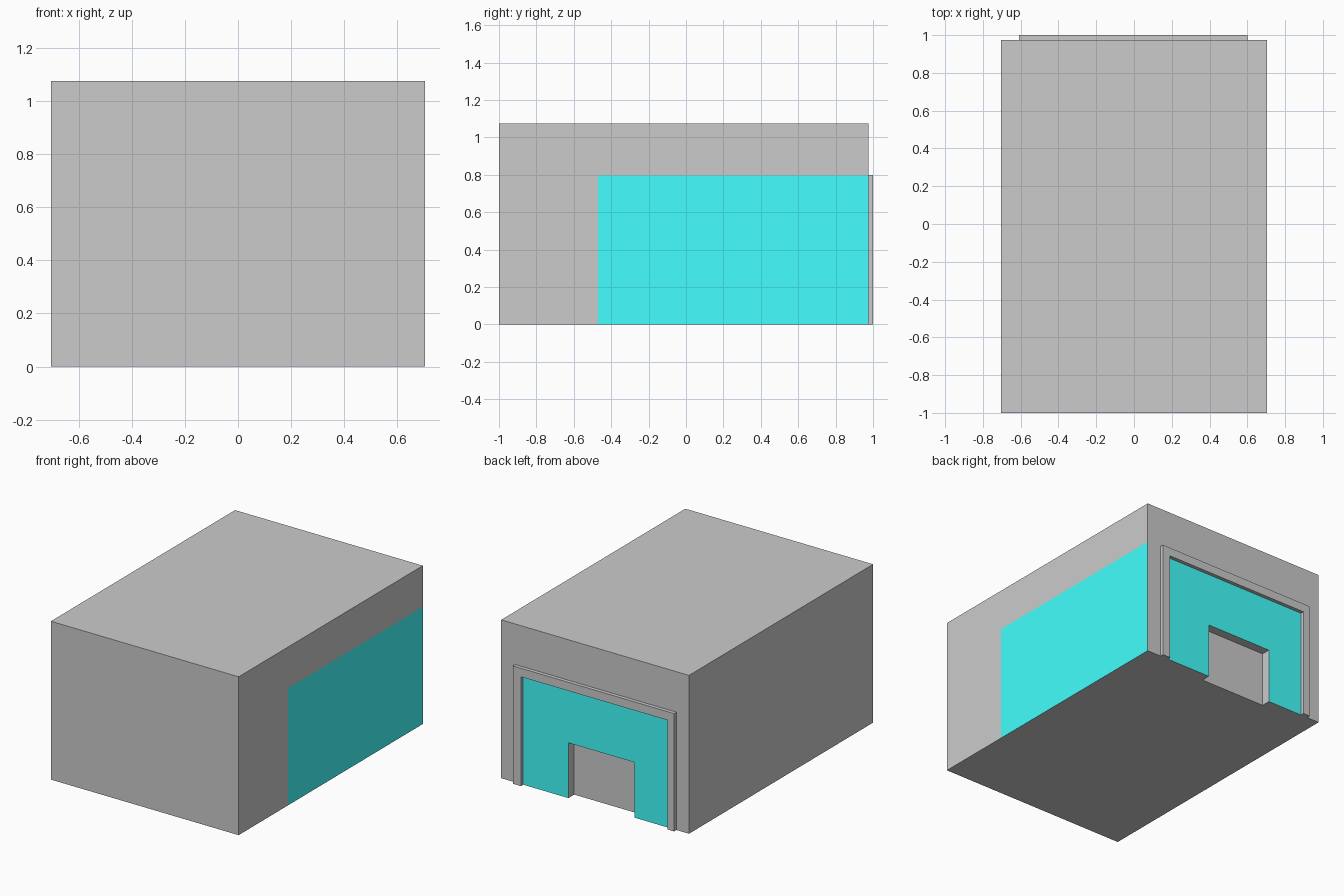
import bpy, bmesh
from mathutils import Vector

if "Cube" in bpy.data.objects:
    bpy.data.objects.remove(bpy.data.objects["Cube"])

W, Y0, Y1, H = 0.705, -1.0, 0.975, 1.075      # building half width, front, back, height


def material(name, color):
    m = bpy.data.materials.new(name)
    m.diffuse_color = color
    m.use_nodes = True
    m.node_tree.nodes["Principled BSDF"].inputs["Base Color"].default_value = m.diffuse_color
    return m


def make_object(name, bm):
    bmesh.ops.recalc_face_normals(bm, faces=bm.faces[:])
    mesh = bpy.data.meshes.new(name)
    bm.to_mesh(mesh)
    bm.free()
    obj = bpy.data.objects.new(name, mesh)
    bpy.context.collection.objects.link(obj)
    return obj


def box_bm(lo, hi):
    bm = bmesh.new()
    bmesh.ops.create_cube(bm, size=1)
    lo, hi = Vector(lo), Vector(hi)
    bmesh.ops.scale(bm, vec=hi - lo, verts=bm.verts)
    bmesh.ops.translate(bm, vec=(lo + hi) / 2, verts=bm.verts)
    return bm


# Building body, cut along the borders of the coloured areas
bm = box_bm((-W, Y0, 0), (W, Y1, H))
for axis, positions in enumerate([(-0.56, 0.54), (-0.47,), (0.742, 0.795)]):
    normal = Vector((0, 0, 0))
    normal[axis] = 1
    for p in positions:
        bmesh.ops.bisect_plane(bm, geom=bm.verts[:] + bm.edges[:] + bm.faces[:],
                               plane_co=normal * p, plane_no=normal)
bm.normal_update()
for f in bm.faces:
    c = f.calc_center_median()
    side = f.normal.x > 0.9 and c.y > -0.47 and c.z < 0.795
    back = f.normal.y > 0.9 and -0.56 < c.x < 0.54 and c.z < 0.742
    f.material_index = int(side or back)
body = make_object("building_body", bm)
body.data.materials.append(material("grey", (0.8, 0.8, 0.8, 1)))
body.data.materials.append(material("cyan", (0.057, 1, 1, 1)))

# Doorway recess, open at the floor
cutter = make_object("doorway_cutter", box_bm((-0.295, 0.913, -0.1), (0.2, 1.1, 0.375)))
cutter.hide_render = True
cutter.hide_set(True)
cutter.display_type = 'WIRE'
cut = body.modifiers.new("doorway", 'BOOLEAN')
cut.operation = 'DIFFERENCE'
cut.solver = 'EXACT'
cut.object = cutter

# Raised frame around the coloured back panel
profile = [(-0.61, 0), (-0.61, 0.8), (0.6, 0.8), (0.6, 0),
           (0.54, 0), (0.54, 0.742), (-0.56, 0.742), (-0.56, 0)]
bm = bmesh.new()
face = bm.faces.new([bm.verts.new((x, Y1, z)) for x, z in profile])
ext = bmesh.ops.extrude_face_region(bm, geom=[face], use_keep_orig=True)
bmesh.ops.translate(bm, vec=(0, 1.0 - Y1, 0),
                    verts=[v for v in ext["geom"] if isinstance(v, bmesh.types.BMVert)])
make_object("back_frame", bm)
